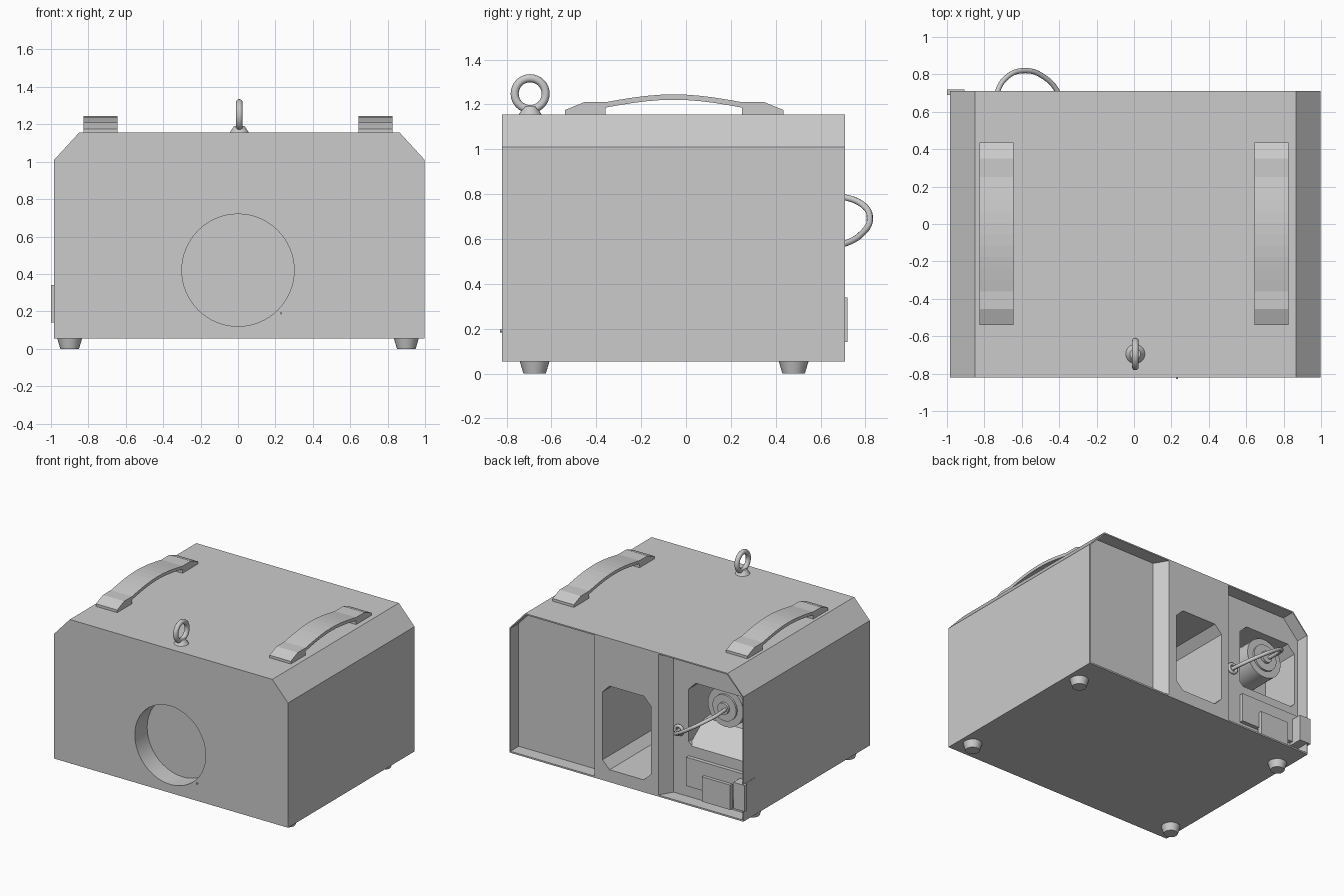
import bpy, bmesh, math
from mathutils import Vector

if "Cube" in bpy.data.objects:
    bpy.data.objects.remove(bpy.data.objects["Cube"])


def link(name, bm):
    bmesh.ops.recalc_face_normals(bm, faces=bm.faces)
    me = bpy.data.meshes.new(name)
    bm.to_mesh(me)
    bm.free()
    ob = bpy.data.objects.new(name, me)
    bpy.context.collection.objects.link(ob)
    return ob


def hull(name, pts):
    bm = bmesh.new()
    for p in pts:
        bm.verts.new(p)
    bmesh.ops.convex_hull(bm, input=bm.verts)
    bmesh.ops.dissolve_limit(bm, angle_limit=0.01, verts=bm.verts, edges=bm.edges)
    return link(name, bm)


def prism(name, prof, axis, a, b):
    """Extrude a 2D profile along x (profile y,z) or y (profile x,z)."""
    bm = bmesh.new()
    put = (lambda p: (a, p[0], p[1])) if axis == 'x' else (lambda p: (p[0], a, p[1]))
    f = bm.faces.new([bm.verts.new(put(p)) for p in prof])
    r = bmesh.ops.extrude_face_region(bm, geom=[f])
    move = Vector((b - a, 0, 0)) if axis == 'x' else Vector((0, b - a, 0))
    bmesh.ops.translate(bm, vec=move, verts=[v for v in r['geom'] if isinstance(v, bmesh.types.BMVert)])
    return link(name, bm)


def box(name, x0, x1, y0, y1, z0, z1):
    return prism(name, [(x0, z0), (x1, z0), (x1, z1), (x0, z1)], 'y', y0, y1)


def smooth(ob):
    bpy.ops.object.select_all(action='DESELECT')
    ob.select_set(True)
    bpy.context.view_layer.objects.active = ob
    bpy.ops.object.shade_smooth_by_angle(angle=math.radians(35))


def cone(name, loc, r1, r2, depth, along_y=False, seg=32):
    rot = (math.pi / 2, 0, 0) if along_y else (0, 0, 0)
    bpy.ops.mesh.primitive_cone_add(vertices=seg, radius1=r1, radius2=r2, depth=depth, location=loc, rotation=rot)
    ob = bpy.context.object
    ob.name = name
    smooth(ob)
    return ob


def cut(ob, cutter):
    m = ob.modifiers.new("cut", 'BOOLEAN')
    m.operation, m.solver, m.object = 'DIFFERENCE', 'EXACT', cutter
    bpy.context.view_layer.objects.active = ob
    bpy.ops.object.modifier_apply(modifier=m.name)
    bpy.data.objects.remove(cutter)


def octagon(x0, x1, z0, z1, c):
    return [(x0 + c, z0), (x1 - c, z0), (x1, z0 + c), (x1, z1 - c),
            (x1 - c, z1), (x0 + c, z1), (x0, z1 - c), (x0, z0 + c)]


def ring(name, loc, major, minor, rot):
    bpy.ops.mesh.primitive_torus_add(location=loc, rotation=rot, major_radius=major, minor_radius=minor,
                                     major_segments=32, minor_segments=12)
    ob = bpy.context.object
    ob.name = name
    smooth(ob)


# Housing with chamfered upper edges
housing = prism("housing", [(-.983, .055), (.998, .055), (.998, 1.01), (.865, 1.155),
                            (-.85, 1.155), (-.983, 1.01)], 'y', -.82, .71)
# Rear side pockets, leaving a tapered centre column
for s in (-1, 1):
    pts = []
    for y, xi in ((.61, .33), (.72, .264)):
        pts += [(s * x + .0075, y, z) for x, z in
                ((xi, .067), (.982, .067), (.982, 1.008), (.853, 1.145), (xi, 1.145))]
    cut(housing, hull("pocket", pts))
# Rear tunnel, connector bay and round front recess
cut(housing, prism("tunnel", octagon(-.2, .21, .15, .79, .06), 'y', -.6, .8))
cut(housing, prism("bay", octagon(-.945, -.45, .43, .95, .06), 'y', .3, .65))
cut(housing, cone("front_hole", (0, -.82, .42), .3, .3, .3, True, 64))

# Sloped sill and lower casing of the connector bay
prism("bay_sill", [(.3, .43), (.61, .43), (.61, .46), (.42, .6), (.3, .6)], 'x', -.94, -.455)
box("lower_casing", -.95, -.45, .6, .64, .16, .38)
box("lower_casing_step", -.84, -.6, .63, .665, .09, .28)

# Round connector with hub
cone("connector_drum", (-.72, .42, .8), .15, .15, .26, True)
cone("connector_collar", (-.72, .555, .8), .1, .1, .02, True)
cone("connector_hub", (-.72, .57, .8), .045, .045, .03, True)

# Cable arching from connector to the rear panel
cu = bpy.data.curves.new("cable", 'CURVE')
cu.dimensions = '3D'
cu.bevel_depth, cu.bevel_resolution, cu.resolution_u, cu.use_fill_caps = .014, 3, 8, True
path = [(-.74, .57, .8), (-.735, .69, .79), (-.68, .785, .755), (-.58, .82, .69),
        (-.48, .785, .625), (-.41, .71, .58), (-.375, .605, .56)]
sp = cu.splines.new('BEZIER')
sp.bezier_points.add(len(path) - 1)
for bp, p in zip(sp.bezier_points, path):
    bp.co = p
    bp.handle_left_type = bp.handle_right_type = 'AUTO'
bpy.context.collection.objects.link(bpy.data.objects.new("cable", cu))
ring("cable_eyelet", (-.375, .622, .56), .032, .012, (math.pi / 2, 0, 0))

# Corner latch at the rear left
box("corner_latch", -.985, -.905, .57, .72, .14, .34)
box("latch_plate", -1.0, -.975, .69, .72, .14, .34)

# Carrying handles, profile in the side plane
n = 10
top = [(-.36 + .61 * i / n, 1.21 + .035 * math.sin(math.pi * i / n)) for i in range(n + 1)]
low = [(y, z - .024) for y, z in top][::-1]
handle = [(-.54, 1.15), (-.54, 1.175), (-.455, 1.21)] + top + \
         [(.35, 1.21), (.435, 1.175), (.435, 1.15), (.25, 1.15)] + low + [(-.36, 1.15)]
for side, x in (("left", -.825), ("right", .645)):
    prism(side + "_handle", handle, 'x', x, x + .18)

# Lifting eye
cone("lifting_eye_base", (.007, -.695, 1.172), .052, .028, .036)
ring("lifting_eye_ring", (.007, -.695, 1.248), .069, .018, (0, math.pi / 2, 0))

# Tapered feet
for x in (-.9, .9):
    for y in (-.675, .48):
        cone("foot", (x, y, .03), .05, .068, .06, seg=16)

# Small front screw
cone("front_screw", (.23, -.822, .19), .006, .006, .014, True, 12)
